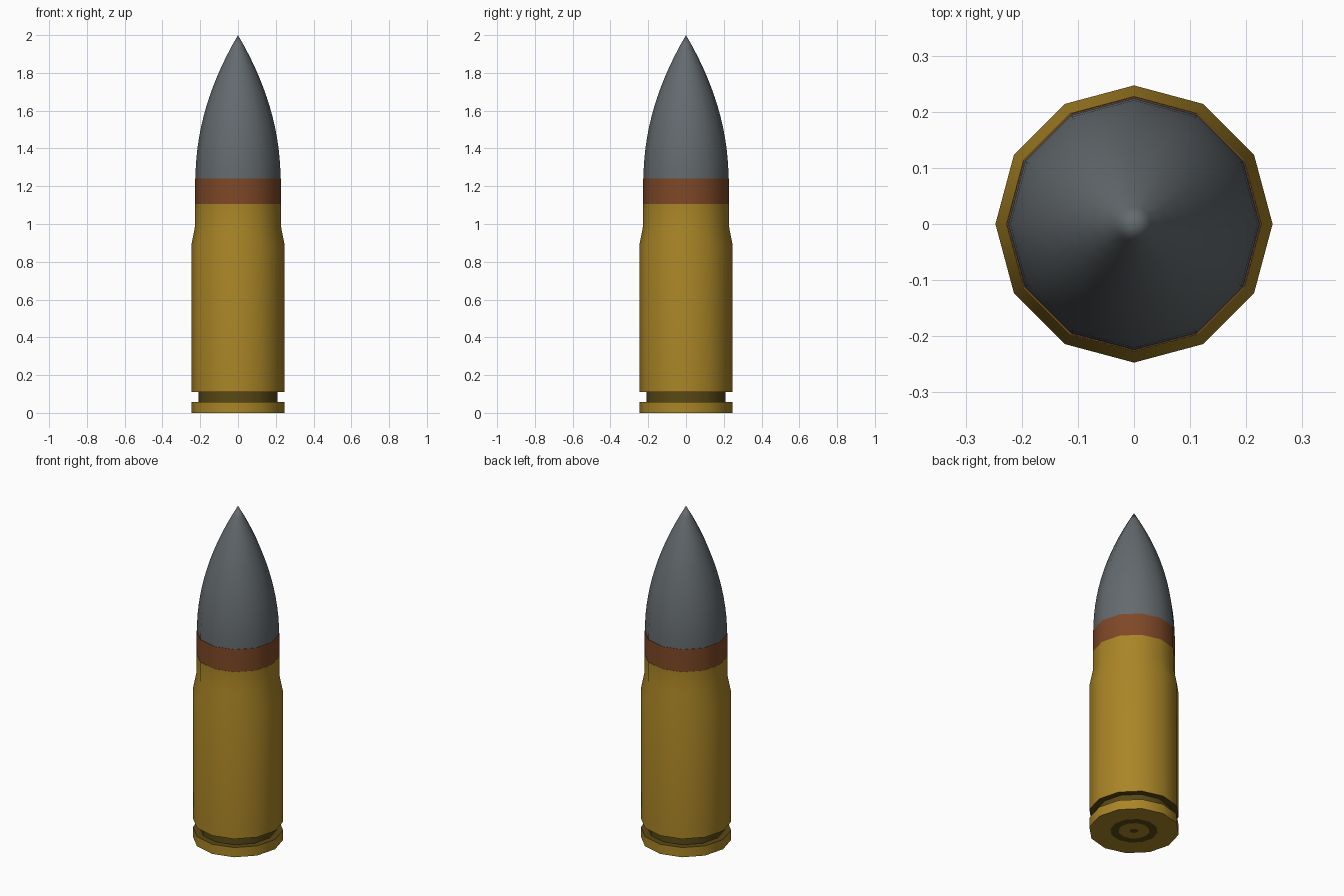
import bpy, bmesh, math

if "Cube" in bpy.data.objects:
    bpy.data.objects.remove(bpy.data.objects["Cube"])

SIDES = 12


def material(name, rgb):
    m = bpy.data.materials.new(name)
    m.diffuse_color = (*rgb, 1)
    m.use_nodes = True
    m.node_tree.nodes["Principled BSDF"].inputs["Base Color"].default_value = m.diffuse_color
    return m


brass = material("brass", (0.40, 0.235, 0.02))
dark_brass = material("dark brass", (0.10, 0.065, 0.008))
copper = material("copper", (0.21, 0.065, 0.02))
steel = material("steel grey", (0.127, 0.144, 0.156))


def lathe(name, profile, mats, rule=lambda r, z: 0):
    """Spin (radius, z) points round z; rule picks the colour of each face."""
    bm = bmesh.new()
    rings = []
    for r, z in profile:
        if r == 0:
            rings.append([bm.verts.new((0, 0, z))] * SIDES)
        else:
            rings.append([bm.verts.new((r * math.cos(a), r * math.sin(a), z))
                          for a in (2 * math.pi * i / SIDES for i in range(SIDES))])
    for k in range(len(rings) - 1):
        lo, hi = rings[k], rings[k + 1]
        r = (profile[k][0] + profile[k + 1][0]) / 2
        z = (profile[k][1] + profile[k + 1][1]) / 2
        for i in range(SIDES):
            j = (i + 1) % SIDES
            corners = list(dict.fromkeys((lo[i], lo[j], hi[j], hi[i])))
            bm.faces.new(corners).material_index = rule(r, z)
    bmesh.ops.recalc_face_normals(bm, faces=bm.faces)
    mesh = bpy.data.meshes.new(name)
    bm.to_mesh(mesh)
    bm.free()
    for m in mats:
        mesh.materials.append(m)
    ob = bpy.data.objects.new(name, mesh)
    bpy.context.collection.objects.link(ob)
    bpy.context.view_layer.objects.active = ob
    ob.select_set(True)
    bpy.ops.object.shade_smooth_by_angle(angle=math.radians(40))
    ob.select_set(False)


# case: base with painted primer rings, rim, extractor groove, body, shoulder, neck
def case_colour(r, z):
    groove = 0.05 < z < 0.115 and r < 0.24
    primer = z < 0.001 and (r < 0.022 or 0.09 < r < 0.13)
    return int(groove or primer)


lathe("case", [(0, 0), (0.022, 0), (0.085, 0), (0.13, 0), (0.247, 0), (0.247, 0.058),
               (0.21, 0.058), (0.21, 0.11), (0.247, 0.11), (0.247, 0.89),
               (0.228, 0.985), (0.228, 1.105), (0.2, 1.105)],
      [brass, dark_brass], case_colour)

# copper driving band
lathe("band", [(0.2, 1.10), (0.227, 1.10), (0.227, 1.24), (0.2, 1.24)], [copper])

# pointed bullet tip with a curved ogive
N = 14
lathe("bullet_tip", [(0, 1.238)] + [(0.225 * (1 - (i / N) ** 2), 1.238 + 0.762 * i / N)
                                    for i in range(N)] + [(0, 2.0)], [steel])
